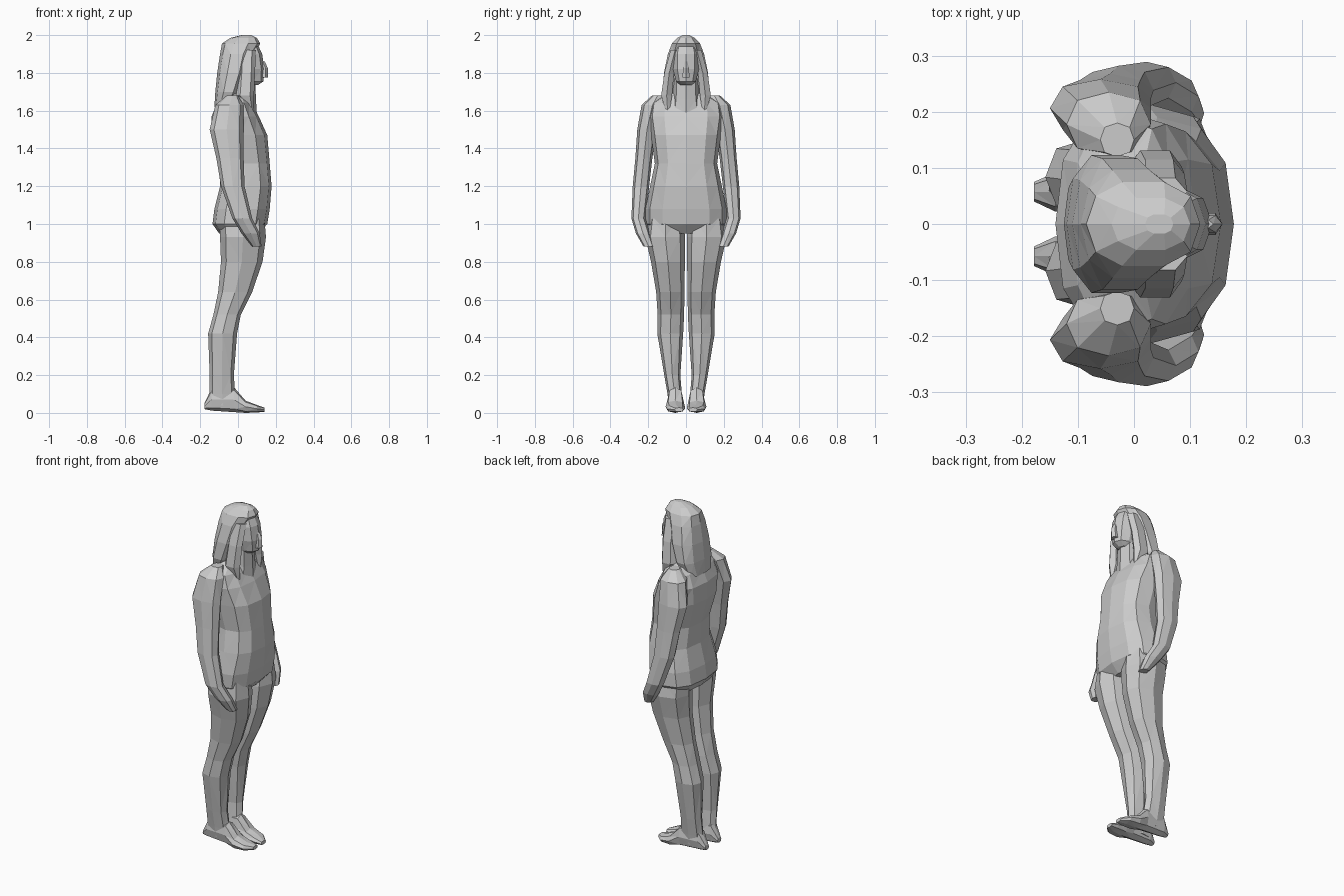
import bpy, bmesh, math


def loft(name, rings, n=10, axis='z', power=0.85, mirror=False):
    """Rings are (position, a0, a1, b0, b1): a box that bounds each section."""
    bm = bmesh.new()
    loops = []
    for t, a0, a1, b0, b1 in rings:
        loop = []
        for i in range(n):
            ang = 2 * math.pi * i / n
            c, s = math.cos(ang), math.sin(ang)
            c = math.copysign(abs(c) ** power, c)
            s = math.copysign(abs(s) ** power, s)
            a = (a0 + a1) / 2 + c * (a1 - a0) / 2
            b = (b0 + b1) / 2 + s * (b1 - b0) / 2
            loop.append(bm.verts.new((a, b, t) if axis == 'z' else (t, a, b)))
        loops.append(loop)
    for p, q in zip(loops, loops[1:]):
        for i in range(n):
            j = (i + 1) % n
            bm.faces.new((p[i], p[j], q[j], q[i]))
    bm.faces.new(loops[0][::-1])
    bm.faces.new(loops[-1])
    bmesh.ops.triangulate(bm, faces=bm.faces[:])
    bmesh.ops.recalc_face_normals(bm, faces=bm.faces[:])
    me = bpy.data.meshes.new(name)
    bm.to_mesh(me)
    bm.free()
    ob = bpy.data.objects.new(name, me)
    bpy.context.collection.objects.link(ob)
    if mirror:
        m = ob.modifiers.new("mirror", 'MIRROR')
        m.use_axis = (False, True, False)
        m.use_mirror_merge = False
    return ob


def sym(rows):
    """Sections centred on y = 0, given as (z, x0, x1, half width)."""
    return [(z, x0, x1, -w, w) for z, x0, x1, w in rows]


# Torso: hips, belly, waist, chest, shoulders
loft("torso", sym([
    (0.95, -0.10, 0.11, 0.17),
    (1.00, -0.135, 0.155, 0.215),
    (1.08, -0.125, 0.168, 0.215),
    (1.20, -0.095, 0.178, 0.19),
    (1.32, -0.10, 0.168, 0.165),
    (1.47, -0.14, 0.155, 0.185),
    (1.57, -0.14, 0.11, 0.20),
    (1.64, -0.11, 0.07, 0.19),
    (1.69, -0.08, 0.04, 0.10)]), n=12, power=0.8)

# Neck
loft("neck", sym([(1.58, -0.07, 0.10, 0.085), (1.66, -0.06, 0.095, 0.07),
                  (1.80, -0.06, 0.09, 0.065)]), n=8)

# Face and nose
loft("face", sym([
    (1.735, -0.02, 0.105, 0.035),
    (1.755, -0.04, 0.135, 0.055),
    (1.82, -0.06, 0.14, 0.072),
    (1.90, -0.06, 0.128, 0.072),
    (1.96, -0.05, 0.10, 0.055)]), n=10)
loft("nose", sym([(1.775, 0.10, 0.158, 0.022), (1.825, 0.10, 0.158, 0.017),
                  (1.86, 0.10, 0.142, 0.008)]), n=6)

# Long hair: main mass over the crown and back of the neck
loft("hair", sym([
    (1.62, -0.125, -0.03, 0.10),
    (1.70, -0.12, 0.02, 0.128),
    (1.80, -0.11, 0.06, 0.122),
    (1.90, -0.095, 0.085, 0.10),
    (1.955, -0.085, 0.118, 0.078),
    (1.985, -0.04, 0.10, 0.048),
    (2.00, 0.02, 0.07, 0.018)]), n=10)

# Hair locks that fall in front of the shoulders
loft("hair_lock", [
    (1.60, 0.055, 0.08, 0.085, 0.11),
    (1.68, -0.01, 0.085, 0.07, 0.135),
    (1.80, 0.0, 0.09, 0.06, 0.118),
    (1.92, 0.0, 0.095, 0.03, 0.085)], n=6, mirror=True)

# Arms with hands resting on the thighs
loft("arm", [
    (1.68, -0.06, 0.00, 0.12, 0.18),
    (1.63, -0.12, 0.03, 0.12, 0.235),
    (1.50, -0.15, 0.03, 0.155, 0.258),
    (1.35, -0.115, 0.03, 0.178, 0.268),
    (1.20, -0.09, 0.035, 0.195, 0.282),
    (1.03, -0.03, 0.075, 0.215, 0.289),
    (0.95, 0.02, 0.115, 0.19, 0.265),
    (0.88, 0.075, 0.125, 0.17, 0.225)], n=8, mirror=True)

# Legs
loft("leg", [
    (1.03, -0.10, 0.14, 0.02, 0.20),
    (0.93, -0.095, 0.148, 0.004, 0.215),
    (0.80, -0.09, 0.13, 0.006, 0.185),
    (0.64, -0.105, 0.075, 0.008, 0.158),
    (0.52, -0.13, 0.015, 0.01, 0.15),
    (0.42, -0.158, -0.005, 0.015, 0.152),
    (0.20, -0.15, -0.022, 0.03, 0.115),
    (0.10, -0.152, -0.015, 0.022, 0.098),
    (0.04, -0.16, 0.0, 0.02, 0.09)], n=8, mirror=True)

# Feet, lofted from heel to toes
loft("foot", [
    (-0.178, 0.04, 0.075, 0.02, 0.05),
    (-0.14, 0.022, 0.092, 0.012, 0.13),
    (-0.02, 0.014, 0.098, 0.004, 0.135),
    (0.04, 0.006, 0.108, 0.0, 0.065),
    (0.10, 0.006, 0.10, 0.002, 0.042),
    (0.14, 0.015, 0.06, 0.006, 0.028)], n=8, axis='x', mirror=True)
